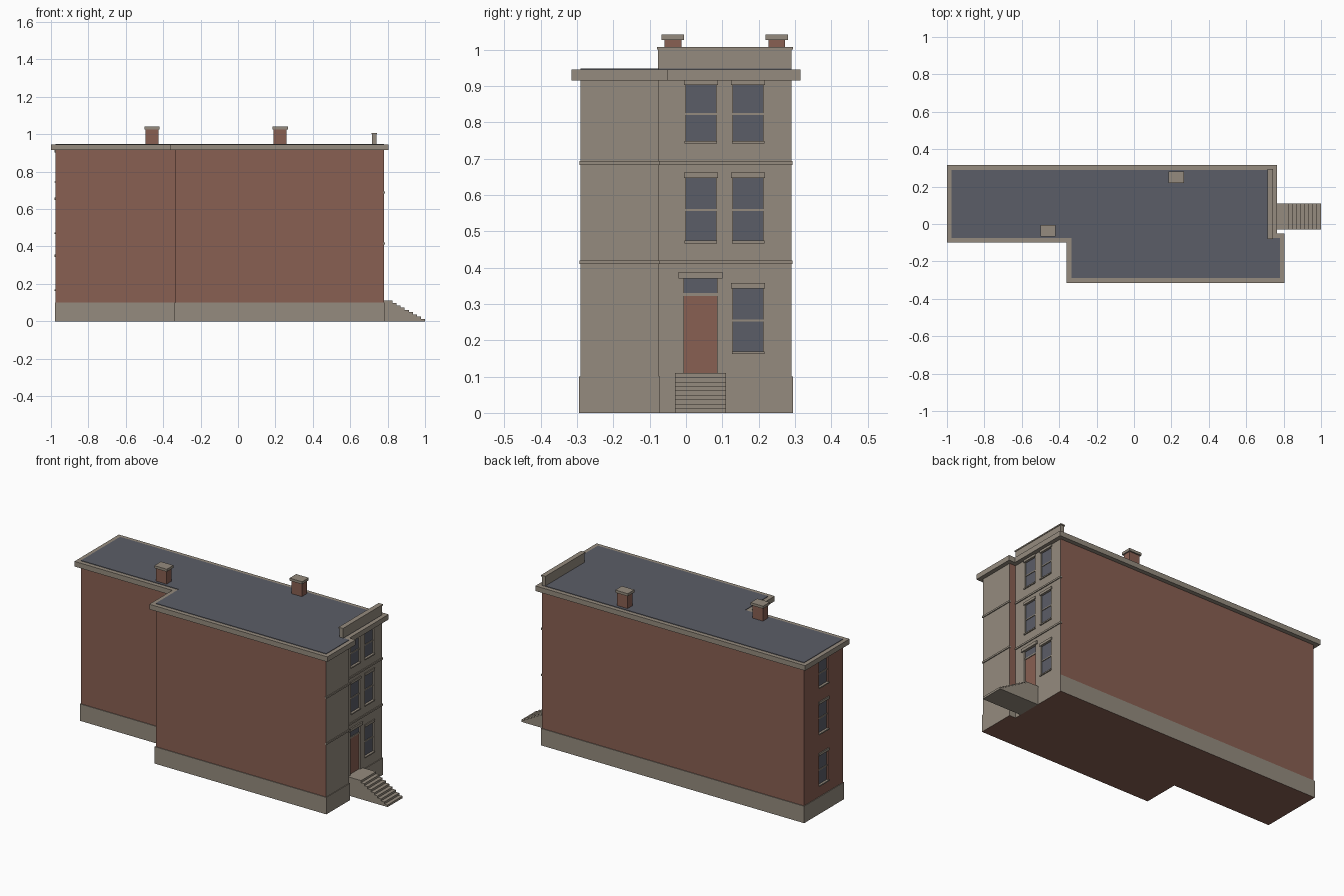
import bpy, bmesh

if "Cube" in bpy.data.objects:
    bpy.data.objects.remove(bpy.data.objects["Cube"])


def material(name, rgb):
    m = bpy.data.materials.new(name)
    m.use_nodes = True
    m.diffuse_color = (*rgb, 1)
    m.node_tree.nodes["Principled BSDF"].inputs["Base Color"].default_value = (*rgb, 1)
    return m


BRICK = material("red brick", (0.25, 0.115, 0.085))
STONE = material("tan stone", (0.30, 0.26, 0.21))
SLATE = material("blue grey slate", (0.105, 0.11, 0.135))

# Main plan dimensions
BACK, FACADE, BAY_BACK, BAY_FRONT = -0.975, 0.74, -0.335, 0.78
BAY_SIDE, INNER, FAR = -0.29, -0.075, 0.29
WALL_TOP, ROOF = 0.915, 0.945


def make_object(name, bm, *mats):
    bmesh.ops.recalc_face_normals(bm, faces=bm.faces)
    me = bpy.data.meshes.new(name)
    bm.to_mesh(me)
    bm.free()
    ob = bpy.data.objects.new(name, me)
    bpy.context.collection.objects.link(ob)
    for m in mats:
        me.materials.append(m)
    return ob


def prism(name, points, offset, *mats):
    """Extrude a closed 3D outline along an offset vector."""
    bm = bmesh.new()
    face = bm.faces.new([bm.verts.new(p) for p in points])
    out = bmesh.ops.extrude_face_region(bm, geom=[face])
    verts = [v for v in out["geom"] if isinstance(v, bmesh.types.BMVert)]
    bmesh.ops.translate(bm, verts=verts, vec=offset)
    return make_object(name, bm, *mats)


def box(name, xs, ys, zs, *mats):
    (x0, x1), (y0, y1), (z0, z1) = sorted(xs), ys, zs
    pts = [(x0, y0, z0), (x1, y0, z0), (x1, y1, z0), (x0, y1, z0)]
    return prism(name, pts, (0, 0, z1 - z0), *mats)


def plan_slab(name, grow, z0, z1, *mats):
    """Slab over the stepped house plan, grown outward."""
    g = grow
    plan = [(BACK - g, INNER - g), (BAY_BACK - g, INNER - g),
            (BAY_BACK - g, BAY_SIDE - g), (BAY_FRONT + g, BAY_SIDE - g),
            (BAY_FRONT + g, INNER + g), (FACADE + g, INNER + g),
            (FACADE + g, FAR + g), (BACK - g, FAR + g)]
    return prism(name, [(x, y, z0) for x, y in plan], (0, 0, z1 - z0), *mats)


# House body, plinth, cornice and roof
walls = plan_slab("walls", 0, 0.09, WALL_TOP + 0.01, BRICK, STONE)
plinth = plan_slab("plinth", 0.004, 0, 0.1, STONE, BRICK)
for f in plinth.data.polygons:
    f.material_index = int(f.normal.z < -0.5)
plan_slab("cornice", 0.025, WALL_TOP, ROOF, STONE)
plan_slab("roof", 0, ROOF - 0.01, ROOF + 0.003, SLATE)


def cut_opening(ys, zs, x):
    """Cut a shallow recess in the walls."""
    cutter = box("opening_cutter", (x - 0.012, x + 0.012), ys, zs, BRICK, STONE)
    cutter.hide_render = True
    mod = walls.modifiers.new("opening", "BOOLEAN")
    mod.object, mod.operation, mod.solver = cutter, "DIFFERENCE", "EXACT"
    bpy.context.view_layer.objects.active = walls
    bpy.ops.object.modifier_apply(modifier=mod.name)
    bpy.data.objects.remove(cutter)


def window(name, x, out, y, z0, z1):
    """Sash window with lintel and sill; out is the facing sign along x."""
    ys = (y - 0.041, y + 0.041)
    mid = (z0 + z1) / 2
    cut_opening(ys, (z0, z1), x)
    box(name + "_glass", (x - out * 0.014, x - out * 0.008), ys, (z0, z1), SLATE)
    box(name + "_rail", (x - out * 0.01, x - out * 0.004), ys, (mid - 0.003, mid + 0.003), STONE)
    box(name + "_sill", (x - out * 0.01, x + out * 0.006), (y - 0.045, y + 0.045), (z0 - 0.003, z0 + 0.004), STONE)
    box(name + "_lintel", (x - out * 0.005, x + out * 0.005), (y - 0.047, y + 0.047), (z1, z1 + 0.015), STONE)


# Windows by storey
storeys = {"ground": (0.165, 0.343), "middle": (0.47, 0.647), "upper": (0.744, 0.902)}
for storey, (z0, z1) in storeys.items():
    window(storey + "_front_window", FACADE, 1, 0.171, z0, z1)
    window(storey + "_back_window", BACK, -1, 0.107, z0, z1)
    if storey != "ground":
        window(storey + "_door_side_window", FACADE, 1, 0.041, z0, z1)

# Entrance door with transom light
door_y = (-0.006, 0.086)
cut_opening(door_y, (0.105, 0.37), FACADE)
door_x = (FACADE - 0.014, FACADE - 0.008)
box("door", door_x, door_y, (0.105, 0.322), BRICK)
box("transom_glass", door_x, door_y, (0.328, 0.37), SLATE)
box("transom_bar", (door_x[0], FACADE - 0.004), door_y, (0.322, 0.33), STONE)
box("door_lintel", (FACADE - 0.005, FACADE + 0.008), (-0.021, 0.101), (0.37, 0.388), STONE)

# Stone on the street side, brick elsewhere
for f in walls.data.polygons:
    c = f.center
    street = c.x > 0.7 and f.normal.x > 0.5
    reveal = c.x > 0.72 and INNER + 0.01 < c.y < FAR - 0.01 and c.z < WALL_TOP
    f.material_index = int(street or reveal)

# String courses across the street side
for i, z in enumerate((0.41, 0.683)):
    zs = (z, z + 0.01)
    box(f"facade_string_course_{i + 1}", (FACADE - 0.005, FACADE + 0.005), (INNER, FAR + 0.003), zs, STONE)
    box(f"bay_string_course_{i + 1}", (BAY_FRONT - 0.005, BAY_FRONT + 0.005), (BAY_SIDE - 0.003, INNER + 0.003), zs, STONE)

# Parapet above the facade
box("parapet", (0.717, FACADE), (INNER - 0.002, FAR), (ROOF - 0.005, 1.0), STONE)
box("parapet_cap", (0.714, FACADE + 0.003), (INNER - 0.005, FAR + 0.004), (1.0, 1.007), STONE)

# Chimneys
for name, x, y in (("side_chimney", -0.46, -0.036), ("far_chimney", 0.225, 0.25)):
    box(name, (x - 0.034, x + 0.034), (y - 0.023, y + 0.023), (ROOF - 0.005, 1.028), BRICK)
    box(name + "_cap", (x - 0.041, x + 0.041), (y - 0.031, y + 0.031), (1.026, 1.041), STONE)

# Entrance steps from a stepped side profile
count, top, landing = 9, 0.11, 0.826
rise, tread = top / count, (1 - landing) / (count - 1)
profile = [(FACADE - 0.01, 0), (FACADE - 0.01, top)]
for i in range(count):
    x, z = landing + i * tread, top - i * rise
    profile += [(x, z), (x, z - rise)]
prism("entrance_steps", [(x, -0.03, z) for x, z in profile], (0, 0.14, 0), STONE)
